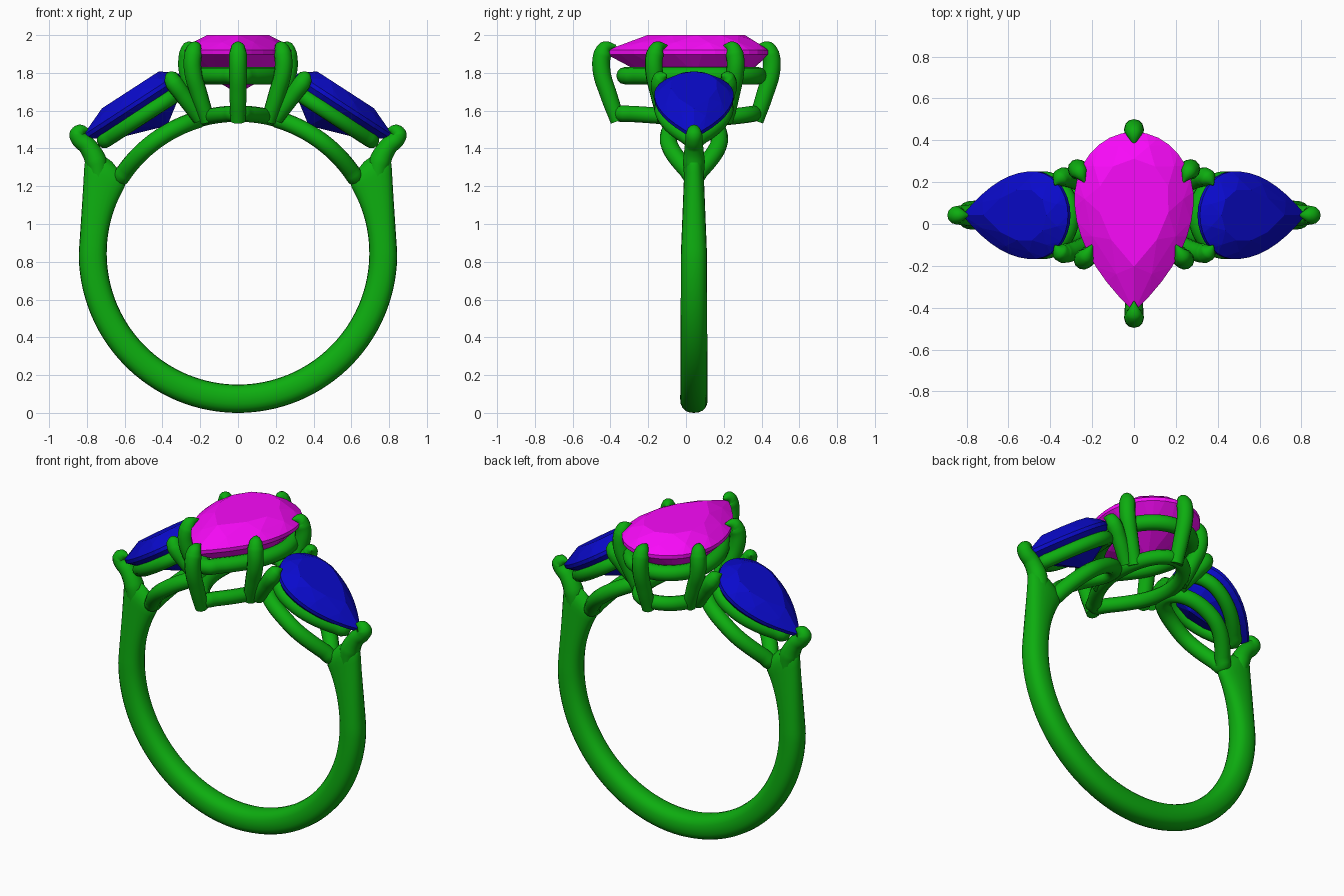
import bpy, bmesh, math
from mathutils import Vector

if "Cube" in bpy.data.objects:
    bpy.data.objects.remove(bpy.data.objects["Cube"])

YC, ZC, RI = 0.042, 0.845, 0.695     # band centre and finger-hole radius
RAIL = RI + 0.044                    # radius of the rails that hug the hole


def material(name, rgb):
    m = bpy.data.materials.new(name)
    m.diffuse_color = (*rgb, 1)
    m.use_nodes = True
    m.node_tree.nodes["Principled BSDF"].inputs["Base Color"].default_value = m.diffuse_color
    return m


GREEN = material("green_metal", (0.004, 0.42, 0.005))
BLUE = material("blue_stone", (0.003, 0.003, 0.60))
PINK = material("pink_stone", (0.95, 0.003, 0.95))


def add(name, mesh, mat, mirror=False, smooth=True):
    ob = bpy.data.objects.new(name, mesh)
    bpy.context.collection.objects.link(ob)
    mesh.materials.clear()
    mesh.materials.append(mat)
    for p in mesh.polygons:
        p.material_index = 0
    if mirror:
        mod = ob.modifiers.new("mirror", "MIRROR")
        mod.use_mirror_merge = False
    if smooth:
        bpy.ops.object.select_all(action='DESELECT')
        ob.select_set(True)
        bpy.context.view_layer.objects.active = ob
        bpy.ops.object.shade_smooth_by_angle(angle=math.radians(50))
    return ob


def tube(name, pts, radii, closed=False, mirror=False):
    """Round wire through points, with a radius for each point."""
    cu = bpy.data.curves.new(name, "CURVE")
    cu.dimensions = "3D"
    cu.bevel_depth, cu.bevel_resolution = 1.0, 4
    cu.resolution_u = 3 if closed else 8
    cu.use_fill_caps = True
    sp = cu.splines.new("BEZIER")
    sp.bezier_points.add(len(pts) - 1)
    sp.use_cyclic_u = closed
    for i, (bp, p) in enumerate(zip(sp.bezier_points, pts)):
        bp.co = p
        bp.radius = radii if isinstance(radii, float) else radii[i]
        bp.handle_left_type = bp.handle_right_type = "AUTO"
    tmp = bpy.data.objects.new("tmp", cu)
    bpy.context.collection.objects.link(tmp)
    dg = bpy.context.evaluated_depsgraph_get()
    mesh = bpy.data.meshes.new_from_object(tmp.evaluated_get(dg))
    bpy.data.objects.remove(tmp)
    return add(name, mesh, GREEN, mirror)


def pear(n, hw, back, tip, scale=1.0, phase=0.0):
    """Pear outline as (u, v): u runs from the round end to the point."""
    out = []
    for i in range(n):
        a = 2 * math.pi * (i + phase) / n
        c, s = math.cos(a), math.sin(a)
        if c <= 0:
            u, v = back * c, hw * s
        else:
            t = 1 - abs(math.asin(s)) / (math.pi / 2)
            u, v = tip * t, math.copysign(hw * (1 - t * t), s)
        out.append((u * scale, v * scale))
    return out


def centre_frame(u, v, w):
    return Vector((v, 0.12 - u, 1.91 + w))


def side_frame(u, v, w):
    return Vector((0.478 + 0.84 * u + 0.545 * w, YC + v, 1.68 - 0.545 * u + 0.84 * w))


def gem(name, shape, frame, crown, depth, mat, mirror=False):
    """Cut stone: hull of table, crown, girdle, pavilion and culet points."""
    bm = bmesh.new()
    rings = [(10, 0.60, crown, 0), (10, 0.83, crown * 0.58, 0.5),
             (30, 1.0, 0.01, 0), (30, 1.0, -0.012, 0),
             (10, 0.62, -depth * 0.55, 0)]
    for n, sc, w, ph in rings:
        for u, v in pear(n, *shape, sc, ph):
            bm.verts.new(frame(u, v, w))
    bm.verts.new(frame(0, 0, -depth))
    bmesh.ops.convex_hull(bm, input=bm.verts[:])
    bmesh.ops.recalc_face_normals(bm, faces=bm.faces[:])
    mesh = bpy.data.meshes.new(name)
    bm.to_mesh(mesh)
    bm.free()
    add(name, mesh, mat, mirror, smooth=False)


def on_hole(x, y):
    """Lift a plan point onto the cylinder around the finger hole."""
    return Vector((x, y, ZC + math.sqrt(RAIL ** 2 - x * x)))


# Shank: lofted open loop, deeper and narrower at the shoulders, rounded ends
bm = bmesh.new()
loops, STEPS, SEG, END = [], 124, 20, 36
for i in range(STEPS + 1):
    deg = -180 - END + (180 + 2 * END) * i / STEPS
    a = math.radians(deg)
    e = deg if deg > -90 else -180 - deg          # same value on both sides
    if e > 0:
        ro = (0.843 - 0.033 * e / 33) / math.cos(math.radians(e))
        half = 0.069 - 0.018 * e / 33
    else:
        ro = 0.845 - 0.002 * (e + 90) / 90
        half = 0.073 - 0.004 * (e + 90) / 90
    mid, dep = (RI + ro) / 2, (ro - RI) / 2
    f = math.sqrt(max(0.02, 1 - max(0, (e - 30) / (END - 30)) ** 2))
    loop = []
    for k in range(SEG):
        b = 2 * math.pi * k / SEG
        cr, sr = math.cos(b), math.sin(b)
        r = mid + f * dep * math.copysign(abs(cr) ** 0.85, cr)
        y = YC + f * half * math.copysign(abs(sr) ** 0.85, sr)
        loop.append(bm.verts.new((r * math.cos(a), y, ZC + r * math.sin(a))))
    loops.append(loop)
for l0, l1 in zip(loops, loops[1:]):
    for k in range(SEG):
        j = (k + 1) % SEG
        bm.faces.new((l0[k], l0[j], l1[j], l1[k]))
bm.faces.new(loops[0])
bm.faces.new(loops[-1])
bmesh.ops.recalc_face_normals(bm, faces=bm.faces[:])
mesh = bpy.data.meshes.new("shank")
bm.to_mesh(mesh)
bm.free()
add("shank", mesh, GREEN)

# Stones
CENTRE, SIDE = (0.285, 0.32, 0.54), (0.21, 0.20, 0.40)
gem("centre_stone", CENTRE, centre_frame, 0.09, 0.22, PINK)
gem("side_stone", SIDE, side_frame, 0.075, 0.19, BLUE, mirror=True)

# Gallery rails under the girdles
tube("centre_gallery", [centre_frame(u, v, -0.125) for u, v in pear(32, *CENTRE, 0.82)],
     0.046, closed=True)
tube("side_gallery", [side_frame(u, v, -0.075) for u, v in pear(32, *SIDE, 0.80)],
     0.042, closed=True, mirror=True)

# Base rails following the finger hole
tube("centre_base", [on_hole(v, 0.09 - u) for u, v in pear(32, 0.18, 0.27, 0.44)],
     0.043, closed=True)
tube("side_base", [on_hole(0.43 + u, YC + v) for u, v in pear(32, 0.135, 0.22, 0.19)],
     0.046, closed=True, mirror=True)

# Centre claws: base, outermost and tip plan positions
claws = [("back_claw", (0, 0.37), (0, 0.453), (0, 0.375)),
         ("front_claw", (0, -0.36), (0, -0.448), (0, -0.37)),
         ("back_corner_claw", (0.17, 0.21), (0.268, 0.262), (0.235, 0.20)),
         ("front_corner_claw", (0.16, -0.11), (0.24, -0.17), (0.20, -0.10))]
for name, b, o, t in claws:
    b, o, t = Vector(b), Vector(o), Vector(t)
    m = o.lerp(t, 0.3)
    pts = [(*b, 1.545), (*b.lerp(o, 0.55), 1.68), (*o, 1.82),
           (*o.lerp(t, 0.08), 1.90), (*m, 1.932), (*t, 1.945)]
    tube(name, pts, [0.040, 0.045, 0.047, 0.047, 0.038, 0.004], mirror=b.x > 0)

# Side-stone claws at the wide end
for name, s in (("side_back_claw", 1), ("side_front_claw", -1)):
    pts = [(0.20, YC + s * 0.13, 1.56), (0.29, YC + s * 0.17, 1.68),
           (0.338, YC + s * 0.182, 1.745), (0.357, YC + s * 0.172, 1.775),
           (0.38, YC + s * 0.145, 1.79)]
    tube(name, pts, [0.042, 0.045, 0.047, 0.040, 0.004], mirror=True)

# Shoulder claws growing out of the shank over the side-stone points
tube("shoulder_claw", [(0.735, YC, 1.22), (0.752, YC, 1.33), (0.795, YC, 1.41),
                       (0.842, YC, 1.455), (0.848, YC, 1.475), (0.828, YC, 1.495),
                       (0.79, YC, 1.50)],
     [0.05, 0.058, 0.049, 0.045, 0.044, 0.034, 0.004], mirror=True)
